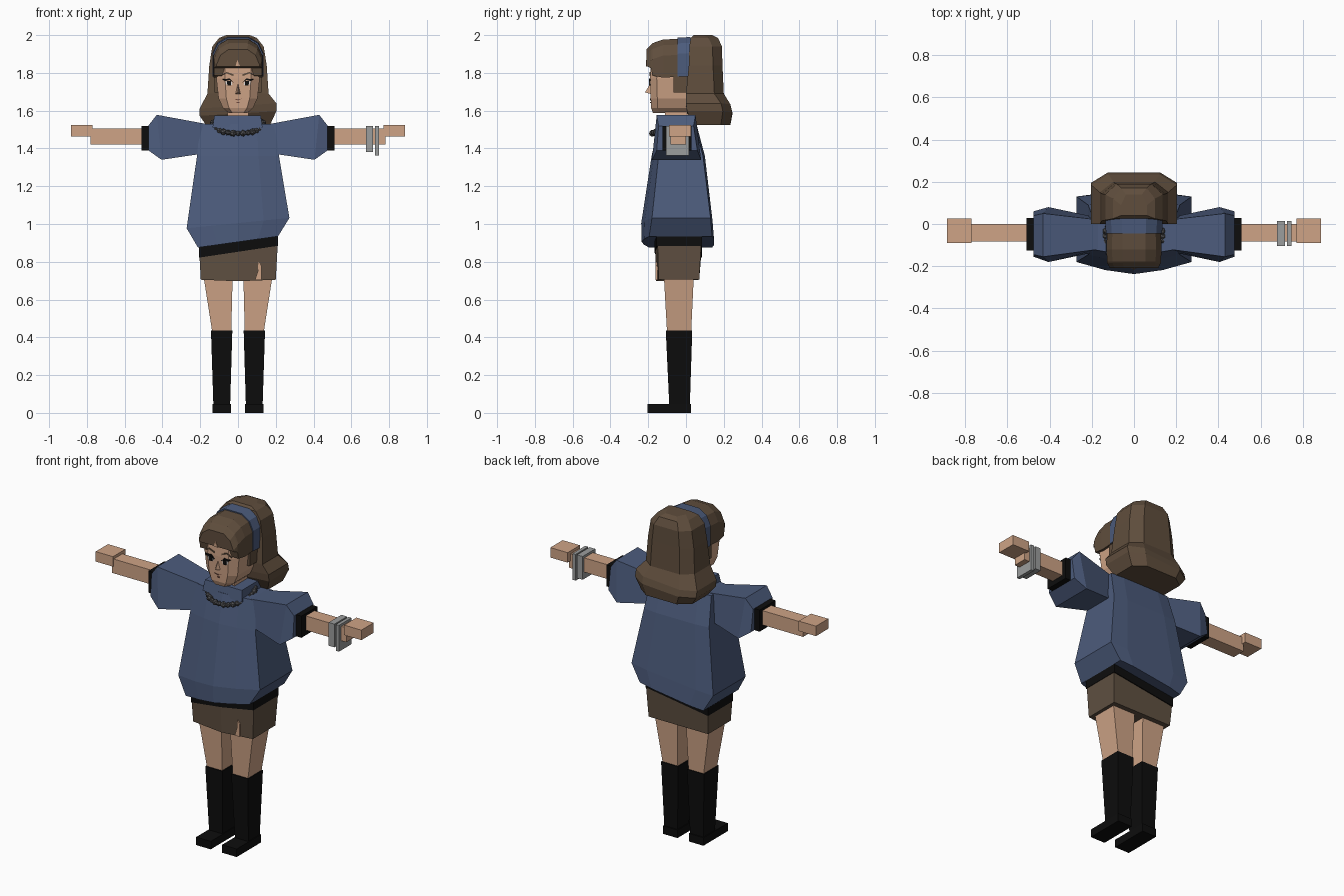
import bpy, bmesh, math
from mathutils import Matrix


def material(name, rgb):
    m = bpy.data.materials.new(name)
    m.diffuse_color = (*rgb, 1)
    return m


SKIN = material("skin", (0.62, 0.37, 0.24))
BLUE = material("blue_knit", (0.072, 0.105, 0.20))
BROWN = material("brown_hair", (0.115, 0.075, 0.046))
SKIRT = material("brown_skirt", (0.115, 0.08, 0.053))
BLACK = material("black", (0.004, 0.004, 0.004))
GREY = material("grey_metal", (0.33, 0.34, 0.34))
STONE = material("dark_stone", (0.08, 0.08, 0.085))
LIP = material("lip_brown", (0.16, 0.065, 0.045))
WHITE = material("eye_white", (0.75, 0.72, 0.7))


def finish(name, bm, mat):
    bmesh.ops.recalc_face_normals(bm, faces=bm.faces)
    me = bpy.data.meshes.new(name)
    bm.to_mesh(me)
    bm.free()
    me.materials.append(mat)
    ob = bpy.data.objects.new(name, me)
    bpy.context.collection.objects.link(ob)
    return ob


def loft(name, rings, mat):
    """Skin a closed, capped surface over rings of equal point count."""
    bm = bmesh.new()
    vs = [[bm.verts.new(p) for p in r] for r in rings]
    n = len(vs[0])
    for a, b in zip(vs, vs[1:]):
        for i in range(n):
            j = (i + 1) % n
            bm.faces.new((a[i], a[j], b[j], b[i]))
    bm.faces.new(vs[0])
    bm.faces.new(vs[-1])
    return finish(name, bm, mat)


def rect_z(z, x0, x1, y0, y1, tilt=0.0):
    return [(x, y, z + tilt * x) for x, y in ((x0, y0), (x1, y0), (x1, y1), (x0, y1))]


def box(name, x0, x1, y0, y1, z0, z1, mat):
    return loft(name, [rect_z(z0, x0, x1, y0, y1), rect_z(z1, x0, x1, y0, y1)], mat)


def plate(name, pts, y, mat, thick=0.006):
    """Thin plate outlined in x-z, front surface at y."""
    return loft(name, [[(x, yy, z) for x, z in pts] for yy in (y, y + thick)], mat)


def side_box(name, s, x0, x1, *rest):
    a, b = sorted((s * x0, s * x1))
    return box(name, a, b, *rest)


# legs, boots and arms on both sides
for s, side in ((-1, "right"), (1, "left")):
    loft(side + "_thigh", [rect_z(0.42, s * 0.036, s * 0.135, -0.10, 0.027),
                           rect_z(0.74, s * 0.028, s * 0.185, -0.118, 0.042)], SKIN)
    loft(side + "_boot", [rect_z(0.03, s * 0.042, s * 0.13, -0.088, 0.02),
                          rect_z(0.435, s * 0.03, s * 0.143, -0.107, 0.033)], BLACK)
    side_box(side + "_foot", s, 0.038, 0.135, -0.205, 0.027, 0, 0.048, BLACK)
    sleeve = []
    for x, yt0, yt1, yb0, yb1, z0, z1 in (
            (0.17, -0.12, 0.02, -0.13, 0.03, 1.375, 1.53),
            (0.43, -0.155, 0.05, -0.18, 0.08, 1.34, 1.578),
            (0.475, -0.145, 0.04, -0.155, 0.06, 1.39, 1.52)):
        # lower edge peaks slightly further inward than the upper edge
        xb = x - 0.025 if x == 0.43 else x
        sleeve.append([(s * xb, yb0, z0), (s * xb, yb1, z0), (s * x, yt1, z1), (s * x, yt0, z1)])
    loft(side + "_sleeve", sleeve, BLUE)
    side_box(side + "_cuff", s, 0.465, 0.51, -0.125, 0.028, 1.39, 1.52, BLACK)
    side_box(side + "_forearm", s, 0.50, 0.78, -0.083, 0.0, 1.42, 1.506, SKIN)
    side_box(side + "_hand", s, 0.77, 0.885, -0.09, 0.027, 1.463, 1.523, SKIN)

# bracelets on one wrist
box("wide_bracelet", 0.678, 0.716, -0.105, 0.015, 1.38, 1.52, GREY)
box("thin_bracelet", 0.725, 0.746, -0.105, 0.015, 1.362, 1.52, GREY)

# skirt with slanted belt and front slit
loft("skirt", [
    [(-0.197, -0.145, 0.705), (0, -0.158, 0.697), (0.2, -0.145, 0.705), (0.2, 0.07, 0.705), (-0.197, 0.07, 0.705)],
    [(-0.204, -0.15, 0.83), (0, -0.163, 0.855), (0.21, -0.15, 0.885), (0.21, 0.08, 0.885), (-0.204, 0.08, 0.83)]], SKIRT)
loft("belt", [
    [(x, y, z + 0.857 + 0.15 * x) for x, y in
     ((-0.206, -0.155), (0, -0.168), (0.212, -0.155), (0.212, 0.085), (-0.206, 0.085))]
    for z in (-0.004, 0.075)], BLACK)
plate("skirt_slit", [(0.09, 0.704), (0.124, 0.704), (0.124, 0.78), (0.108, 0.80), (0.105, 0.75)],
      -0.161, SKIN, 0.009)


# jumper body, slanted at the hem
def torso(z, hx, yf, yfc, yb, tilt=0.0):
    pts = [(-hx, yf), (-0.5 * hx, (yf + 2 * yfc) / 3), (0, yfc), (0.5 * hx, (yf + 2 * yfc) / 3),
           (hx, yf), (hx, yb - 0.01), (0.6 * hx, yb), (-0.6 * hx, yb), (-hx, yb - 0.01)]
    return [(x, y, z + tilt * x) for x, y in pts]


loft("jumper", [torso(0.905, 0.212, -0.195, -0.235, 0.148, 0.14),
                torso(1.005, 0.272, -0.18, -0.237, 0.14, 0.1),
                torso(1.36, 0.217, -0.145, -0.182, 0.10),
                torso(1.53, 0.2, -0.12, -0.145, 0.055)], BLUE)
loft("collar", [rect_z(1.51, -0.135, 0.13, -0.145, 0.04),
                rect_z(1.575, -0.125, 0.12, -0.135, 0.03)], BLUE)

# bead necklace
bm = bmesh.new()
for i in range(21):
    t = math.radians(-115 + 230 * i / 20)
    p = (0.135 * math.sin(t), -0.062 - 0.118 * math.cos(t), 1.525 - 0.045 * math.cos(t))
    m = Matrix.Translation(p) @ Matrix.Rotation(i * 1.3, 4, 'X') @ Matrix.Rotation(i * 0.9, 4, 'Z')
    bmesh.ops.create_icosphere(bm, subdivisions=1, radius=0.019 if i % 2 else 0.016, matrix=m)
finish("necklace", bm, STONE)


# head and neck
def skull(z, hx, yf, yb):
    return [(-hx, yf + 0.035, z), (-0.6 * hx, yf, z), (0.6 * hx, yf, z), (hx, yf + 0.035, z),
            (hx, yb, z), (-hx, yb, z)]


box("neck", -0.055, 0.055, -0.11, 0.02, 1.5, 1.63, SKIN)
loft("head", [skull(1.588, 0.05, -0.175, 0.02), skull(1.615, 0.08, -0.185, 0.03),
              skull(1.665, 0.103, -0.187, 0.04), skull(1.77, 0.115, -0.19, 0.04),
              skull(1.90, 0.11, -0.185, 0.04)], SKIN)
loft("nose", [[(-0.014, -0.185, 1.688), (0.014, -0.185, 1.688), (0, -0.185, 1.75)],
              [(-0.003, -0.217, 1.697), (0.003, -0.217, 1.697), (0, -0.2, 1.725)]], SKIN)
plate("mouth", [(-0.024, 1.663), (0, 1.654), (0.024, 1.665), (0, 1.66)], -0.191, LIP)
plate("lower_lip", [(-0.008, 1.641), (0.008, 1.641), (0.006, 1.647), (-0.006, 1.647)], -0.191, LIP)
for s, side in ((-1, "right"), (1, "left")):
    plate(side + "_eye_white", [(s * 0.03, 1.735), (s * 0.066, 1.738), (s * 0.068, 1.755), (s * 0.032, 1.752)],
          -0.192, WHITE)
    plate(side + "_iris", [(s * 0.036, 1.732), (s * 0.056, 1.732), (s * 0.059, 1.758), (s * 0.036, 1.758)],
          -0.195, BLACK, 0.008)
    plate(side + "_lash", [(s * 0.022, 1.748), (s * 0.045, 1.762), (s * 0.068, 1.757), (s * 0.085, 1.768),
                           (s * 0.068, 1.768), (s * 0.042, 1.77)], -0.196, BLACK, 0.009)
    plate(side + "_brow", [(s * 0.025, 1.783), (s * 0.06, 1.797), (s * 0.092, 1.785), (s * 0.06, 1.805),
                           (s * 0.025, 1.793)], -0.193, BROWN)
    side_box(side + "_side_lock", s, 0.10, 0.124, -0.065, 0.01, 1.695, 1.80, BROWN)


# front hair and hairband as arches swept front to back
def arch(y, hw, low, top):
    half = [(1, low), (1, top - 0.085), (0.8, top - 0.03), (0.42, top)]
    return [(hw * k, y, z) for k, z in half] + [(-hw * k, y, z) for k, z in reversed(half)]


loft("fringe", [arch(-0.208, 0.115, 1.835, 1.925), arch(-0.185, 0.127, 1.825, 1.95),
                arch(-0.178, 0.128, 1.785, 1.957), arch(-0.12, 0.13, 1.775, 1.977),
                arch(-0.03, 0.128, 1.78, 1.98)], BROWN)
plate("fringe_parting", [(-0.014, 1.833), (0.012, 1.833), (-0.004, 1.868)], -0.211, SKIN)
loft("hairband", [arch(-0.045, 0.133, 1.78, 1.986), arch(0.025, 0.136, 1.78, 1.99)], BLUE)


# long back hair flaring at the tips
def mane(z, hx, y0, y1, tilt=0.0):
    pts = [(-hx, y0), (hx, y0), (hx, y1 - 0.05), (0.6 * hx, y1), (-0.6 * hx, y1), (-hx, y1 - 0.05)]
    return [(x, y, z + tilt * x) for x, y in pts]


loft("back_hair", [mane(1.525, 0.17, 0.04, 0.235), mane(1.585, 0.203, 0.005, 0.245, 0.06),
                   mane(1.625, 0.203, 0.0, 0.235, 0.07), mane(1.69, 0.162, 0.0, 0.2),
                   mane(1.84, 0.152, 0.015, 0.193), mane(1.94, 0.136, 0.018, 0.19),
                   mane(1.985, 0.1, 0.025, 0.17), mane(2.0, 0.062, 0.04, 0.14)], BROWN)
